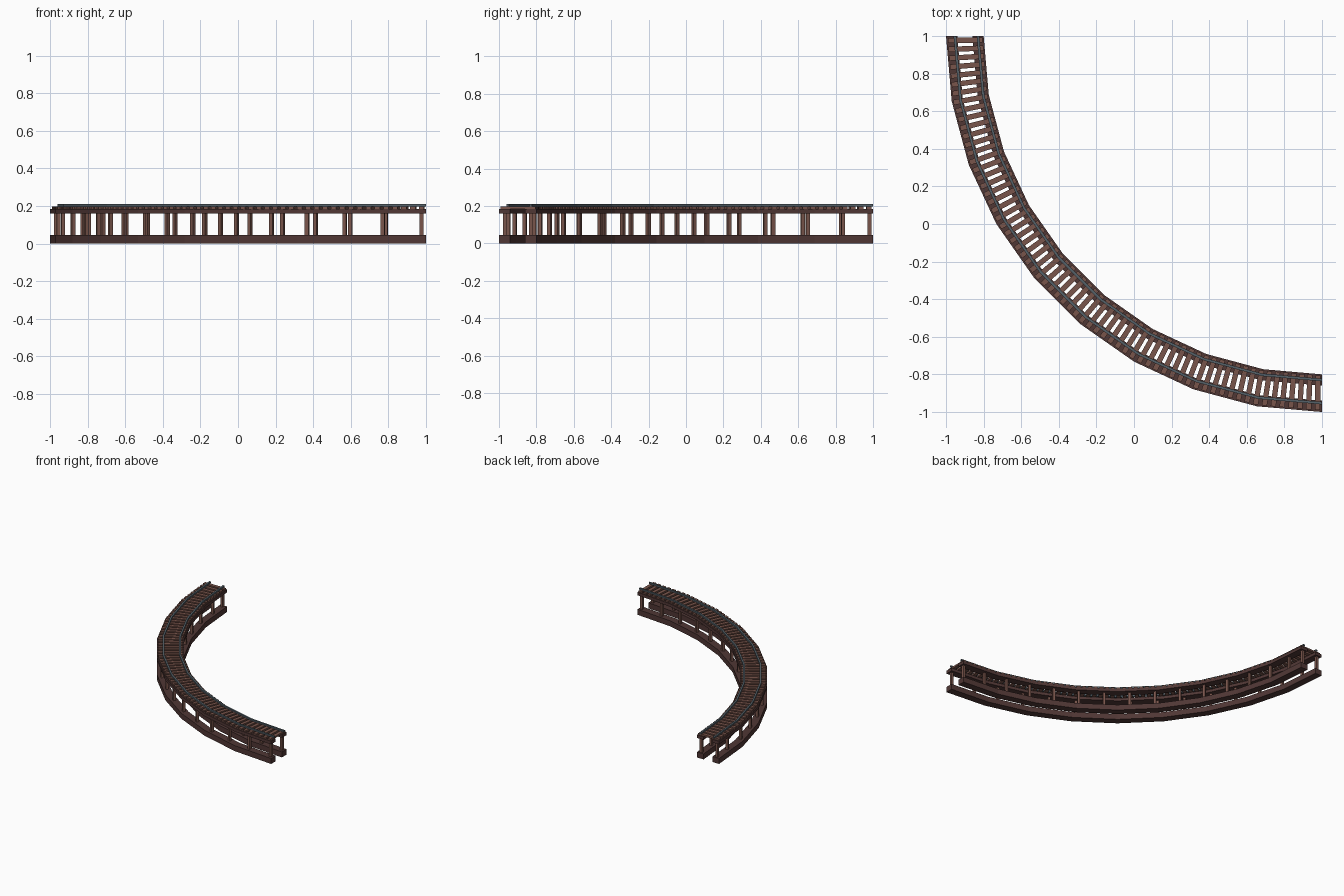
import bpy, bmesh
from math import sin, cos, radians
from mathutils import Matrix, Vector

cube = bpy.data.objects.get("Cube")
if cube:
    bpy.data.objects.remove(cube)

STEP = 10  # degrees per straight section of the quarter bend


def material(name, rgb):
    m = bpy.data.materials.new(name)
    m.use_nodes = True
    m.diffuse_color = (*rgb, 1)
    m.node_tree.nodes["Principled BSDF"].inputs["Base Color"].default_value = (*rgb, 1)
    return m


dark_wood = material("dark_wood", (0.08, 0.038, 0.035))
brown_wood = material("brown_wood", (0.19, 0.09, 0.07))
steel = material("blue_grey_steel", (0.09, 0.12, 0.14))


def finish(name, bm, mat):
    bmesh.ops.recalc_face_normals(bm, faces=bm.faces)
    mesh = bpy.data.meshes.new(name)
    bm.to_mesh(mesh)
    bm.free()
    mesh.materials.append(mat)
    bpy.context.collection.objects.link(bpy.data.objects.new(name, mesh))


def bend_point(r, angle, z):
    """Point on the bend, measured from its right-hand end."""
    a = radians(angle)
    return Vector((1 - r * sin(a), 1 - r * cos(a), z))


def facet_radius(r, angle):
    """Radius of the faceted bend at any angle."""
    half = STEP / 2
    return r * cos(radians(half)) / cos(radians(angle % STEP - half))


def sweep(name, r0, r1, z0, z1, mat):
    """Rectangular section swept round the faceted bend."""
    bm = bmesh.new()
    rings = [[bm.verts.new(bend_point(r, a, z))
              for r, z in ((r0, z0), (r1, z0), (r1, z1), (r0, z1))]
             for a in range(0, 91, STEP)]
    for p, q in zip(rings, rings[1:]):
        for i in range(4):
            j = (i + 1) % 4
            bm.faces.new((p[i], p[j], q[j], q[i]))
    bm.faces.new(rings[0])
    bm.faces.new(rings[-1])
    finish(name, bm, mat)


def blocks(name, angles, r, size, z, mat):
    """Boxes set across the bend; size is along, across, up."""
    bm = bmesh.new()
    for a in angles:
        place = (Matrix.Translation(bend_point(facet_radius(r, a), a, z))
                 @ Matrix.Rotation(-radians(a), 4, 'Z')
                 @ Matrix.Diagonal((*size, 1)))
        bmesh.ops.create_cube(bm, size=1, matrix=place)
    finish(name, bm, mat)


# Timber frame, inner and outer sides
post_angles = [0.7 + 6.02 * i for i in range(15)] + [89.4]
for side, r in (("inner", 1.83), ("outer", 1.97)):
    sweep(side + "_base_beam", r - 0.03, r + 0.03, 0, 0.045, dark_wood)
    sweep(side + "_top_beam", r - 0.03, r + 0.03, 0.16, 0.185, dark_wood)
    blocks(side + "_posts", post_angles, r, (0.02, 0.02, 0.125), 0.1025, brown_wood)

# Cross ties
TIES = 66
blocks("cross_ties", [(i + 0.5) * 90 / TIES for i in range(TIES)], 1.9,
       (0.028, 0.185, 0.014), 0.191, brown_wood)

# Rails
for side, r in (("inner", 1.83), ("outer", 1.953)):
    sweep(side + "_rail", r - 0.007, r + 0.007, 0.197, 0.21, steel)
